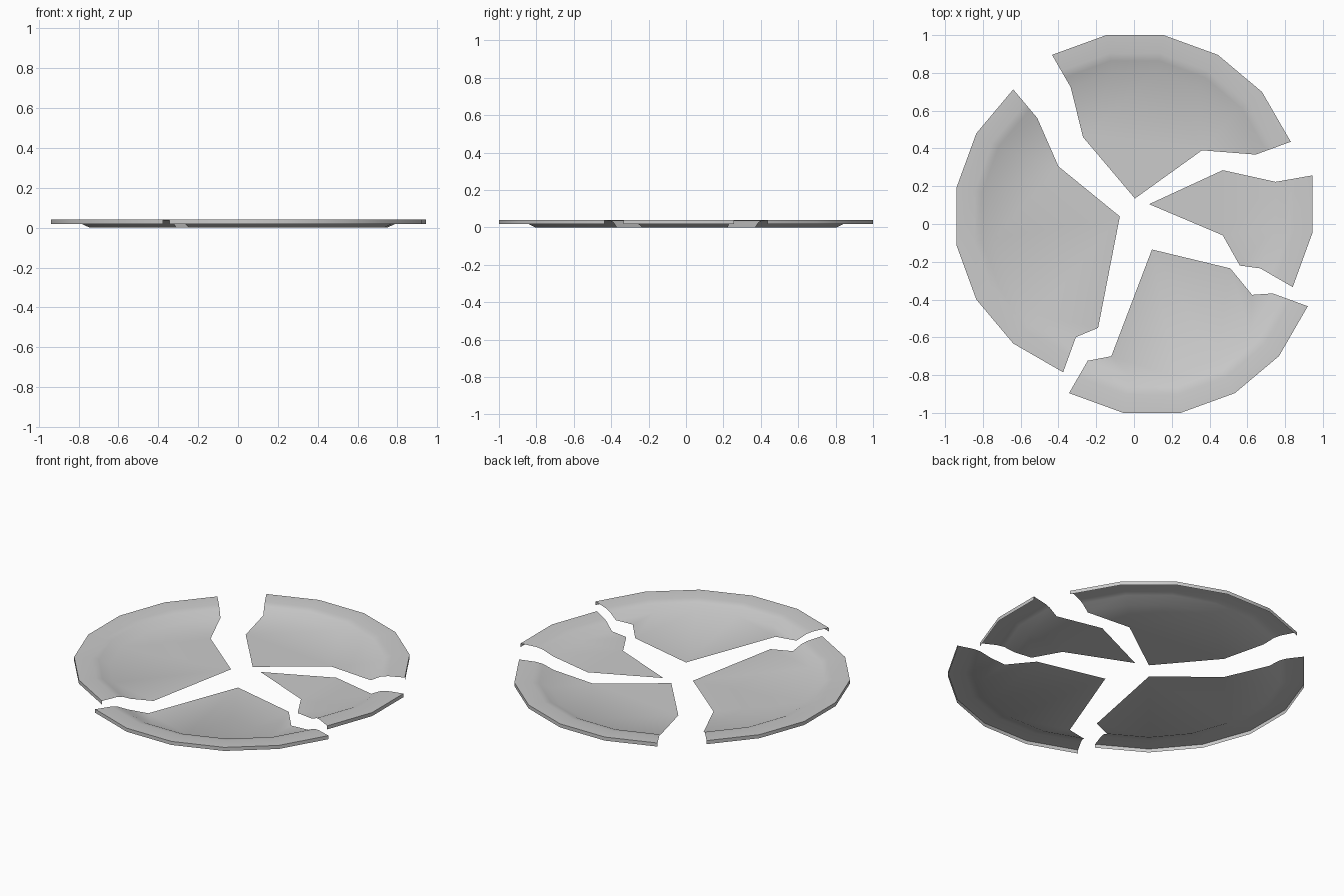
import bpy, bmesh
from math import radians, cos, sin

if "Cube" in bpy.data.objects:
    bpy.data.objects.remove(bpy.data.objects["Cube"])

# Plate cross-section (radius, height): floor edge, slope, rim, hanging lip
PROFILE = [(0.68, 0.0), (0.74, 0.029), (0.78, 0.037), (0.878, 0.04), (0.878, 0.018)]
STEP = 20  # degrees per side of the 18-sided plate


def shard(name, centre, start, sides, crack_end, crack_start):
    """Thin sector of the plate; crack points (world xy) run along the broken floor edge."""
    cx, cy = centre
    bm = bmesh.new()
    rings = []
    for r, z in PROFILE:
        angles = [radians(start + STEP * i) for i in range(sides + 1)]
        rings.append([bm.verts.new((r * cos(a), r * sin(a), z)) for a in angles])
    # sloped side, rim and lip
    for inner, outer in zip(rings, rings[1:]):
        for i in range(sides):
            bm.faces.new((inner[i], outer[i], outer[i + 1], inner[i + 1]))
    # flat floor with its jagged broken edge, tip at the plate centre
    crack = [bm.verts.new((x - cx, y - cy, 0)) for x, y in crack_end + [centre] + crack_start]
    floor = bm.faces.new(rings[0] + crack)
    bmesh.ops.triangulate(bm, faces=[floor])
    mesh = bpy.data.meshes.new(name)
    bm.to_mesh(mesh)
    bm.free()
    obj = bpy.data.objects.new(name, mesh)
    obj.location = (cx, cy, 0)
    bpy.context.collection.objects.link(obj)
    bpy.context.view_layer.objects.active = obj
    obj.select_set(True)
    bpy.ops.object.shade_smooth_by_angle(angle=radians(35))
    obj.select_set(False)


# The four pieces of the broken plate, pulled slightly apart
shard("plate_shard_back", (0.005, 0.135), 20, 5, [(-0.27, 0.46)], [(0.36, 0.39)])
shard("plate_shard_left", (-0.075, 0.04), 130, 6, [(-0.19, -0.55)], [(-0.40, 0.305)])
shard("plate_shard_front", (0.095, -0.135), 240, 5,
      [(0.625, -0.375), (0.51, -0.235)], [(-0.12, -0.70)])
shard("plate_shard_right", (0.08, 0.105), -30, 2,
      [(0.47, 0.285)], [(0.47, -0.06), (0.56, -0.22)])
